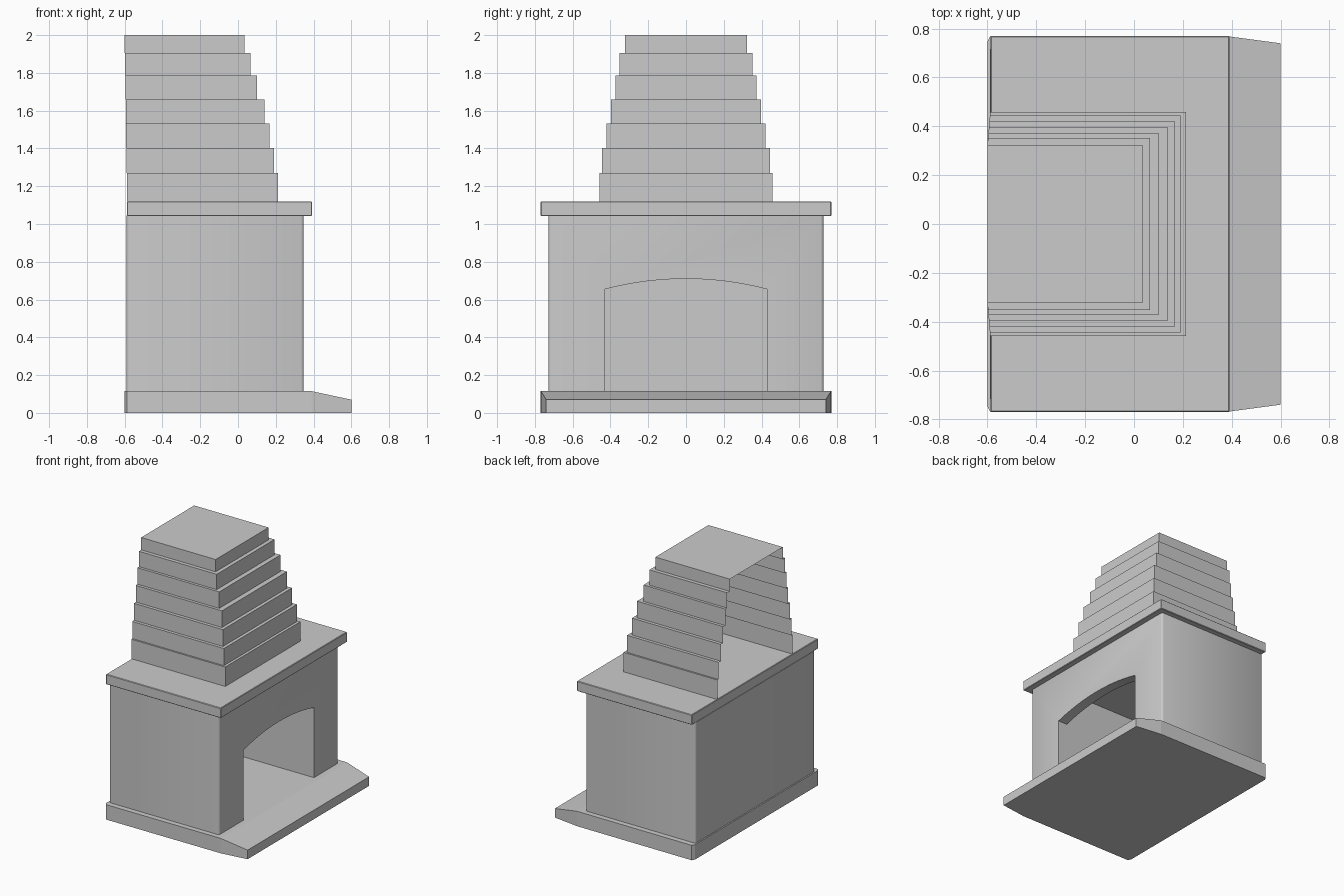
import bpy, bmesh, math

if "Cube" in bpy.data.objects:
    bpy.data.objects.remove(bpy.data.objects["Cube"])


def make(name, verts, faces):
    """Mesh object from verts and faces, with consistent normals."""
    me = bpy.data.meshes.new(name)
    me.from_pydata(verts, [], faces)
    bm = bmesh.new()
    bm.from_mesh(me)
    bmesh.ops.recalc_face_normals(bm, faces=bm.faces)
    bm.to_mesh(me)
    bm.free()
    ob = bpy.data.objects.new(name, me)
    bpy.context.collection.objects.link(ob)
    return ob


def prism(name, outline, x0, x1):
    """Extrude a (y, z) outline along x."""
    n = len(outline)
    verts = [(x, y, z) for x in (x0, x1) for y, z in outline]
    faces = [tuple(range(n)), tuple(range(n, 2 * n))]
    faces += [(i, (i + 1) % n, n + (i + 1) % n, n + i) for i in range(n)]
    return make(name, verts, faces)


def box(name, x0, x1, hy, z0, z1):
    return prism(name, [(-hy, z0), (hy, z0), (hy, z1), (-hy, z1)], x0, x1)


def apply_mod(ob, mod):
    bpy.context.view_layer.objects.active = ob
    bpy.ops.object.modifier_apply(modifier=mod.name)


def cut(ob, cutter):
    m = ob.modifiers.new("cut", 'BOOLEAN')
    m.operation, m.solver, m.object = 'DIFFERENCE', 'EXACT', cutter
    apply_mod(ob, m)
    bpy.data.objects.remove(cutter)


def bevel(ob, width, segments, vertical_only):
    bm = bmesh.new()
    bm.from_mesh(ob.data)
    edges = [e for e in bm.edges if not vertical_only
             or abs(e.verts[0].co.z - e.verts[1].co.z) > 0.5]
    bmesh.ops.bevel(bm, geom=edges, offset=width, segments=segments,
                    profile=0.5, affect='EDGES')
    bm.to_mesh(ob.data)
    bm.free()


# Hearth slab: cross-sections along x, sloping down and narrowing at the front
sections = [(-0.6, 0.748, 0.115), (-0.588, 0.77, 0.115),
            (0.39, 0.768, 0.115), (0.6, 0.74, 0.07)]
verts, faces = [], [(0, 1, 2, 3), (12, 13, 14, 15)]
for x, h, z in sections:
    verts += [(x, -h, 0), (x, h, 0), (x, h, z), (x, -h, z)]
for s in range(3):
    for i in range(4):
        a, b = s * 4 + i, s * 4 + (i + 1) % 4
        faces.append((a, b, b + 4, a + 4))
make("hearth_slab", verts, faces)

# Fireplace body with softened upright corners
body = box("fireplace_body", -0.59, 0.348, 0.728, 0.113, 1.045)
bevel(body, 0.014, 2, True)

# Firebox hollow and arched opening
cut(body, box("firebox_cutter", -0.5, 0.27, 0.428, 0.0, 0.92))
half, spring, rise = 0.428, 0.655, 0.055
arc_r = (half ** 2 + rise ** 2) / (2 * rise)
span = math.asin(half / arc_r)
arch = [(-half, 0.0), (half, 0.0)]
for i in range(13):
    a = span * (1 - 2 * i / 12)
    arch.append((arc_r * math.sin(a), spring + rise - arc_r + arc_r * math.cos(a)))
cut(body, prism("arch_cutter", arch, 0.2, 0.5))
bpy.ops.object.select_all(action='DESELECT')
body.select_set(True)
bpy.context.view_layer.objects.active = body
bpy.ops.object.shade_smooth_by_angle(angle=math.radians(50))

# Mantel shelf
mantel = box("mantel_shelf", -0.588, 0.392, 0.77, 1.042, 1.12)
bevel(mantel, 0.004, 1, False)

# Stepped chimney hood: open-backed shell, (front x, half width, top z) per step
steps = [(0.212, 0.458, 1.27), (0.191, 0.445, 1.402), (0.166, 0.421, 1.532),
         (0.14, 0.396, 1.66), (0.101, 0.373, 1.787), (0.065, 0.352, 1.905),
         (0.035, 0.323, 2.0)]
verts, faces, z0 = [], [], 1.12
for k, (x, h, z1) in enumerate(steps):
    back = -0.588 - 0.012 * k / 6
    for z in (z0, z1):
        verts += [(back, -h, z), (x, -h, z), (x, h, z), (back, h, z)]
    z0 = z1
for r in range(2 * len(steps) - 1):
    for i in range(3):
        a = r * 4 + i
        faces.append((a, a + 1, a + 5, a + 4))
top = len(verts) - 4
faces.append((top, top + 1, top + 2, top + 3))
make("chimney_hood", verts, faces)
